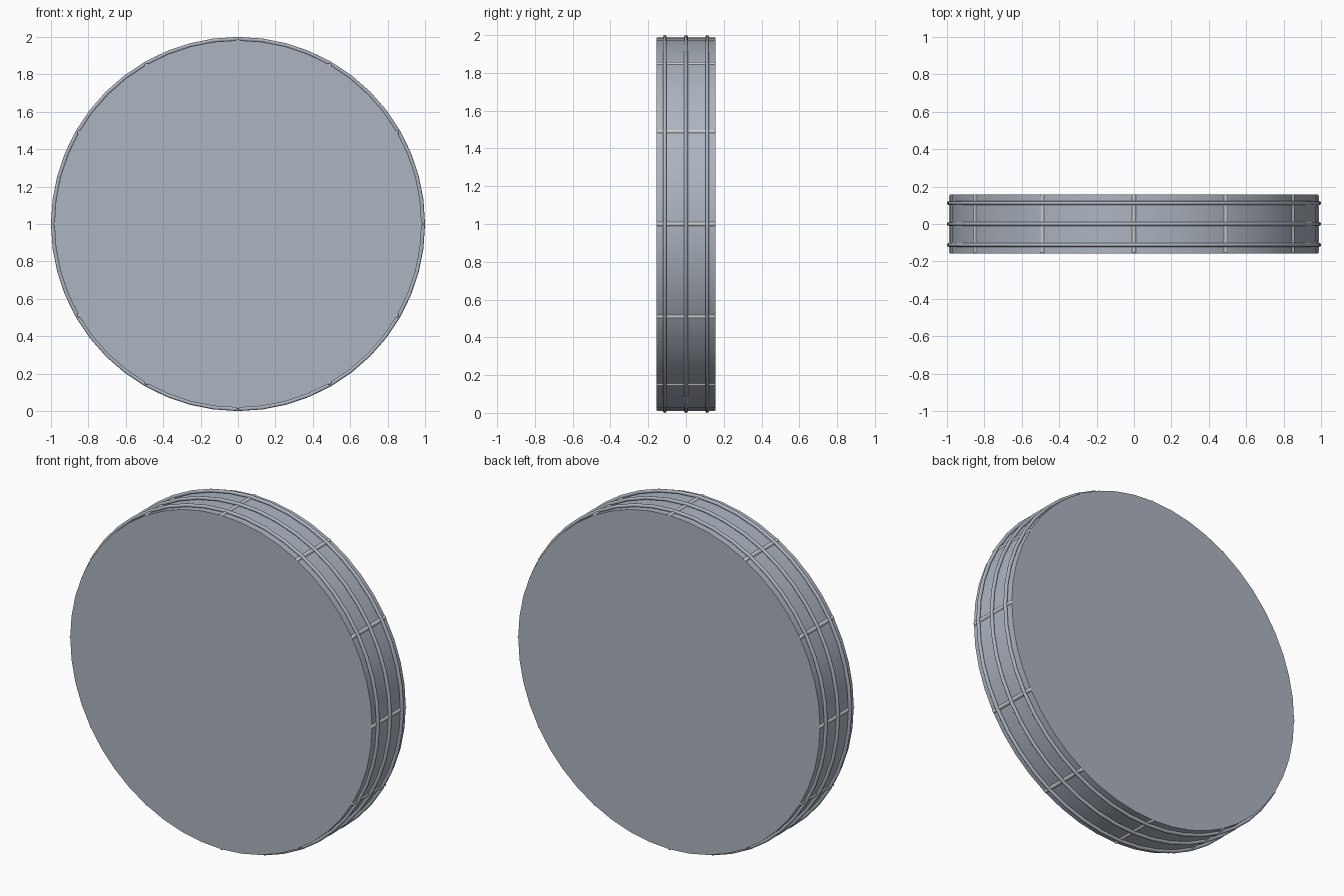
import bpy
from math import pi, sin, cos

if "Cube" in bpy.data.objects:
    bpy.data.objects.remove(bpy.data.objects["Cube"])

ROT = (pi / 2, 0, 0)      # lay axes along y
DEPTH = 0.314
BODY_R = 0.982


def material(name, rgb):
    m = bpy.data.materials.new(name)
    m.diffuse_color = (*rgb, 1)
    m.use_nodes = True
    m.node_tree.nodes["Principled BSDF"].inputs["Base Color"].default_value = m.diffuse_color
    return m


steel = material("blue_grey_steel", (0.42, 0.46, 0.53))
bright = material("bright_metal", (0.80, 0.81, 0.82))


def finish(obj, name, mat):
    obj.name = name
    obj.data.materials.append(mat)
    bpy.ops.object.select_all(action="DESELECT")
    bpy.context.view_layer.objects.active = obj
    obj.select_set(True)
    bpy.ops.object.shade_smooth_by_angle(angle=pi / 5)


# solid disc body
bpy.ops.mesh.primitive_cylinder_add(vertices=48, radius=BODY_R, depth=DEPTH,
                                    location=(0, 0, 1), rotation=ROT)
finish(bpy.context.object, "disc_body", steel)

# three raised hoops round the rim
for i, y in enumerate((-0.112, 0, 0.112)):
    bpy.ops.mesh.primitive_torus_add(major_segments=48, minor_segments=12,
                                     major_radius=0.99, minor_radius=0.01,
                                     location=(0, y, 1), rotation=ROT)
    finish(bpy.context.object, f"rim_hoop_{i + 1}", steel)

# twelve round cross bars spanning the rim
for i in range(12):
    a = i * pi / 6
    r = 0.977
    bpy.ops.mesh.primitive_cylinder_add(vertices=16, radius=0.0125, depth=DEPTH,
                                        location=(r * cos(a), 0, 1 + r * sin(a)),
                                        rotation=ROT)
    bar = bpy.context.object
    bevel = bar.modifiers.new("rounded_ends", "BEVEL")
    bevel.width = 0.008
    bevel.segments = 3
    bevel.limit_method = "ANGLE"
    finish(bar, f"cross_bar_{i + 1}", bright)
